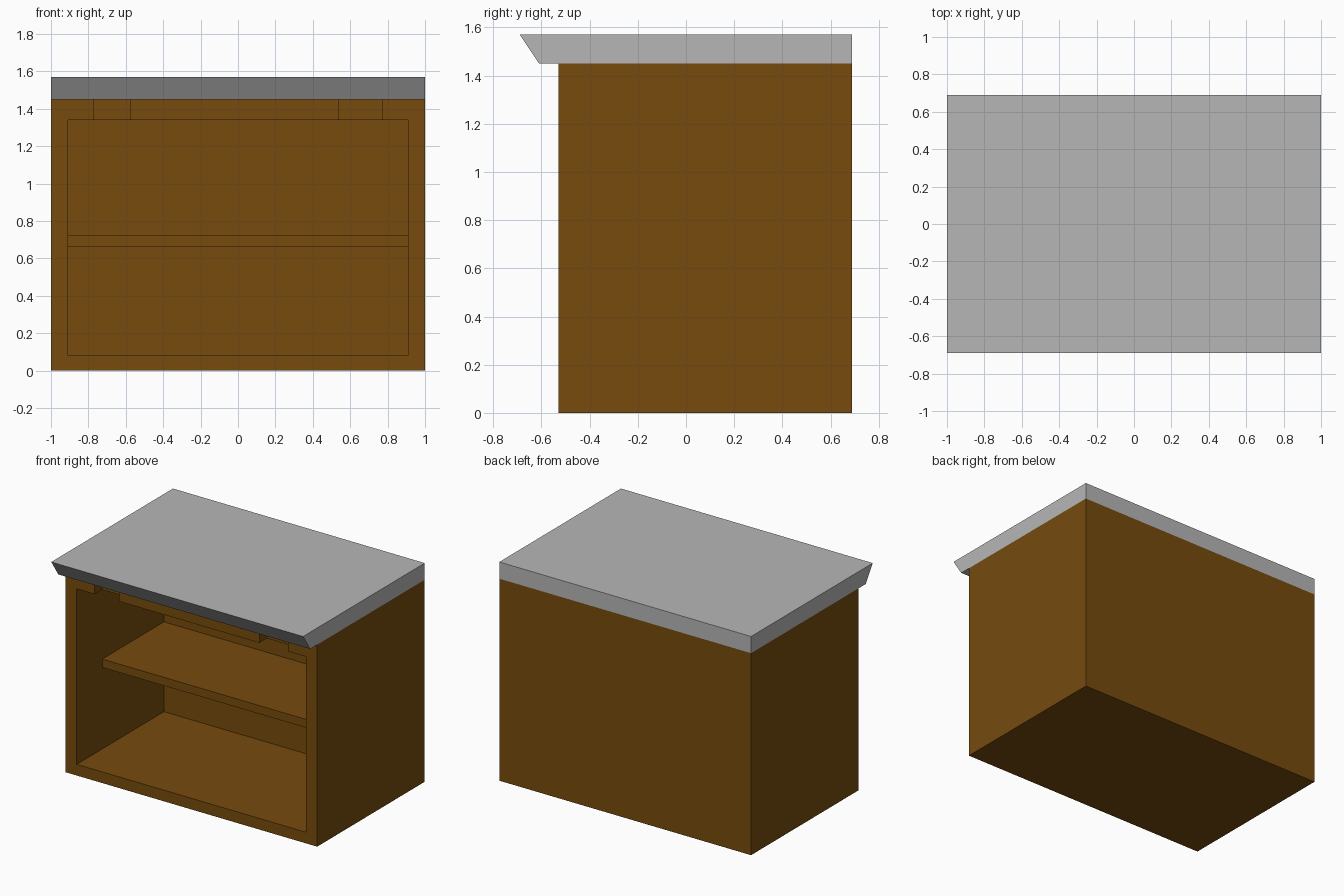
import bpy

if "Cube" in bpy.data.objects:
    bpy.data.objects.remove(bpy.data.objects["Cube"])

def material(name, rgb):
    m = bpy.data.materials.new(name)
    m.diffuse_color = (*rgb, 1)
    m.use_nodes = True
    m.node_tree.nodes["Principled BSDF"].inputs["Base Color"].default_value = m.diffuse_color
    return m

wood = material("brown_wood", (0.18, 0.07, 0.004))
stone = material("grey_stone", (0.47, 0.47, 0.47))

def prism(name, profile, x0, x1, mat):
    """Extrude a (y, z) profile, counter-clockwise seen from +x, along x."""
    n = len(profile)
    verts = [(x, y, z) for x in (x0, x1) for y, z in profile]
    faces = [tuple(reversed(range(n))), tuple(range(n, 2 * n))]
    faces += [(i, (i + 1) % n, n + (i + 1) % n, n + i) for i in range(n)]
    me = bpy.data.meshes.new(name)
    me.from_pydata(verts, [], faces)
    me.materials.append(mat)
    ob = bpy.data.objects.new(name, me)
    bpy.context.collection.objects.link(ob)
    return ob

def box(name, x0, x1, y0, y1, z0, z1, mat):
    return prism(name, [(y0, z0), (y1, z0), (y1, z1), (y0, z1)], x0, x1, mat)

FRONT, BACK, TOP = -0.53, 0.69, 1.45

# Cabinet body, hollowed from the front with two notches in the top rail
body = box("cabinet_body", -1, 1, FRONT, BACK, 0, TOP, wood)
cutters = [
    box("cavity_cutter", -0.91, 0.91, FRONT - 0.2, 0.46, 0.08, 1.34, wood),
    box("left_notch_cutter", -0.77, -0.575, FRONT - 0.2, -0.445, 1.3, TOP + 0.1, wood),
    box("right_notch_cutter", 0.54, 0.77, FRONT - 0.2, -0.445, 1.3, TOP + 0.1, wood),
]
for c in cutters:
    c.hide_render = True
    c.hide_viewport = True
    mod = body.modifiers.new(c.name, 'BOOLEAN')
    mod.operation = 'DIFFERENCE'
    mod.solver = 'EXACT'
    mod.object = c

# Recessed shelf
box("shelf", -0.91, 0.91, -0.24, 0.46, 0.665, 0.725, wood)

# Countertop with a sloped front edge
prism("countertop", [(-0.61, TOP), (BACK, TOP), (BACK, 1.57), (-0.69, 1.57)], -1, 1, stone)
